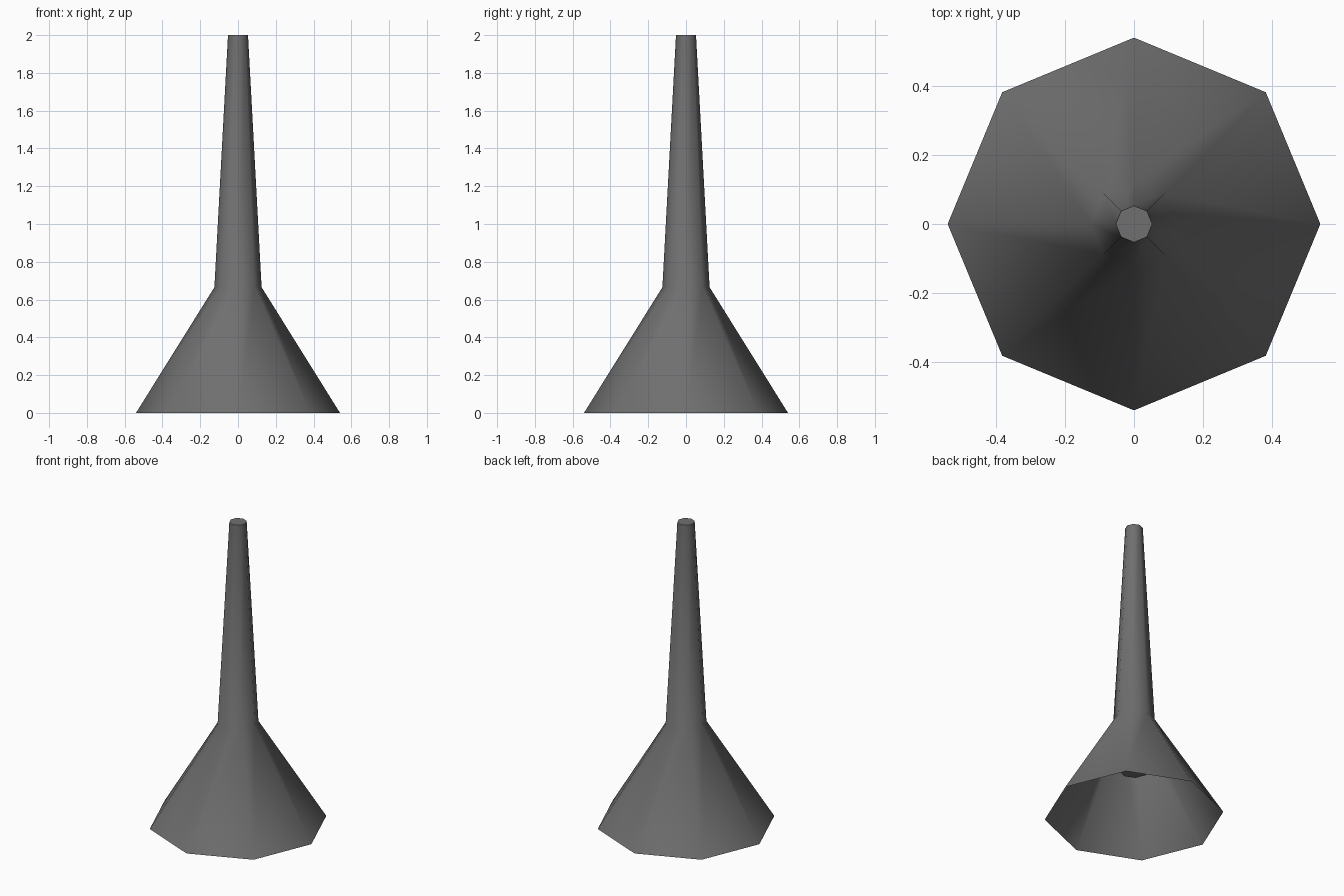
import bpy, bmesh, math

if "Cube" in bpy.data.objects:
    bpy.data.objects.remove(bpy.data.objects["Cube"])

SIDES = 8
# (radius, height) profile: hanging plug inside, then the outer funnel
PLUG = [(0.09, 0.315), (0.115, 0.66)]
FUNNEL = [(0.54, 0.0), (0.125, 0.665), (0.053, 2.0)]

grey = bpy.data.materials.new("dark_grey")
grey.diffuse_color = (0.16, 0.16, 0.16, 1)
grey.use_nodes = True
grey.node_tree.nodes["Principled BSDF"].inputs["Base Color"].default_value = grey.diffuse_color


def lathe(name, profile, cap_index):
    """Eight-sided lathe with corners on the axes and one flat cap."""
    bm = bmesh.new()
    rings = [[bm.verts.new((r * math.cos(a), r * math.sin(a), z))
              for a in (i * math.tau / SIDES for i in range(SIDES))]
             for r, z in profile]
    for low, high in zip(rings, rings[1:]):
        for i in range(SIDES):
            j = (i + 1) % SIDES
            bm.faces.new((low[i], low[j], high[j], high[i])).smooth = True
    ring = rings[cap_index]
    cap = bm.faces.new(ring if cap_index else ring[::-1])
    for e in cap.edges:
        e.smooth = False
    mesh = bpy.data.meshes.new(name)
    bm.to_mesh(mesh)
    bm.free()
    mesh.materials.append(grey)
    bpy.context.collection.objects.link(bpy.data.objects.new(name, mesh))


lathe("funnel", FUNNEL, -1)   # flared skirt, neck and tip
lathe("inner_plug", PLUG, 0)  # end of the stem inside the skirt
